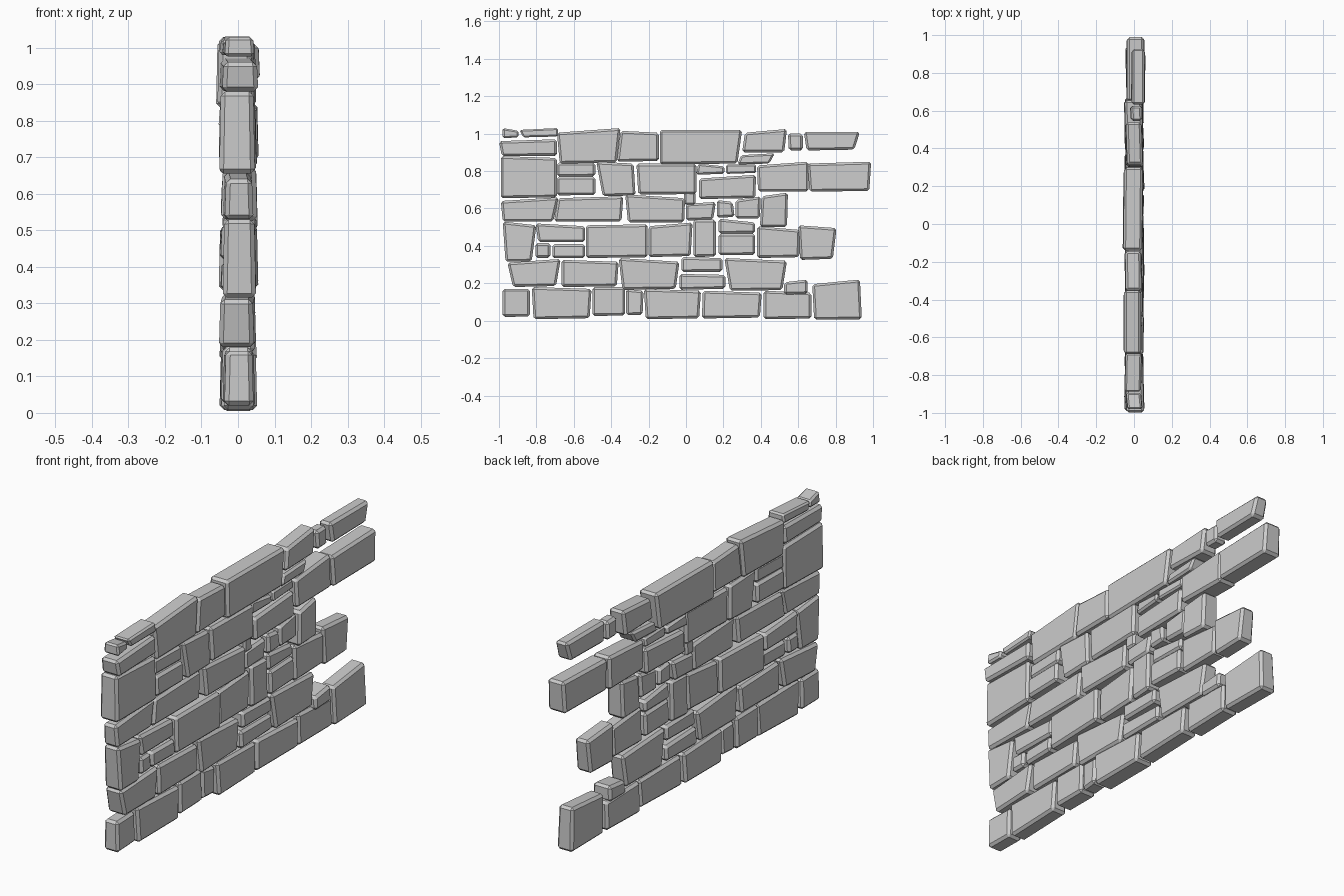
import bpy, bmesh, random
from mathutils import Vector

random.seed(4)


def stone(name, y0, y1, z0, z1, lean_l=0, lean_r=0, tilt=0, x0=None, x1=None):
    """Chamfered block; leans shift the top corners, tilt lifts/drops the top right."""
    if x0 is None:
        x0 = -0.044 - random.uniform(-0.008, 0.007)
    if x1 is None:
        x1 = 0.046 + random.uniform(-0.007, 0.007)
    zl, zr = z1 + min(0, -tilt), z1 + min(0, tilt)
    outline = [(y0, z0), (y1, z0 + random.uniform(0, 0.006)), (y1 + lean_r, zr), (y0 + lean_l, zl)]
    twist = random.uniform(-0.004, 0.004)
    bm = bmesh.new()
    back, front = [], []
    for i, (y, z) in enumerate(outline):
        skew = twist if i in (1, 2) else -twist
        inset = 0.004 if i > 1 else 0          # slightly narrower at the top
        back.append(bm.verts.new(Vector((x0 + skew + inset, y, z))))
        front.append(bm.verts.new(Vector((x1 + skew - inset, y, z))))
    bm.faces.new(front)
    bm.faces.new(back[::-1])
    for i in range(4):
        j = (i + 1) % 4
        bm.faces.new((back[i], back[j], front[j], front[i]))
    width = min(0.012, 0.16 * min(y1 - y0, z1 - z0))
    bmesh.ops.bevel(bm, geom=bm.edges[:], offset=width, segments=1, affect='EDGES')
    bmesh.ops.recalc_face_normals(bm, faces=bm.faces)
    mesh = bpy.data.meshes.new(name)
    bm.to_mesh(mesh)
    bm.free()
    bpy.context.collection.objects.link(bpy.data.objects.new(name, mesh))


def course(number, stones):
    for i, s in enumerate(stones, 1):
        stone(f"course_{number}_stone_{i}", *s)


# Foundation course
course(1, [
    (-.98, -.835, .02, .17),
    (-.815, -.515, .008, .18, -.01, .01, -.01),
    (-.5, -.325, .025, .18),
    (-.32, -.232, .03, .17, 0, .005, -.01),
    (-.215, .07, .008, .17, -.01, .01, -.01),
    (.085, .395, .012, .16, .005, .01, -.01),
    (.415, .67, .008, .16, 0, 0, -.01),
    (.685, .94, .005, .22, -.01, -.01, .025),
    (.525, .65, .14, .22, 0, 0, .015),
])

# Second course
course(2, [
    (-.925, -.695, .18, .33, -.03, .025, .02),
    (-.665, -.37, .18, .325, 0, .01, -.01),
    (-.34, -.055, .165, .335, -.02, .02, -.02),
    (-.025, .195, .26, .34, 0, 0, -.005),
    (-.035, .21, .165, .25, 0, 0, -.005),
    (.235, .515, .16, .335, -.03, .025, -.015),
])

# Third course
course(3, [
    (-.965, -.825, .315, .53, -.015, .025, -.02),
    (-.79, -.54, .42, .52, -.015, 0, -.015),
    (-.805, -.725, .335, .415),
    (-.715, -.54, .335, .41),
    (-.535, -.205, .335, .515, 0, 0, .005),
    (-.2, .025, .34, .525, 0, .01, .02),
    (.04, .16, .34, .54),
    (.175, .37, .465, .545, 0, 0, -.02),
    (.175, .37, .35, .465),
    (.38, .605, .335, .505, 0, .005, -.02),
    (.61, .785, .325, .51, -.01, .02, -.015),
])

# Fourth course
course(4, [
    (-.98, -.71, .53, .66, -.01, .03, .02),
    (-.705, -.345, .53, .665, .02, .01, .01),
    (-.31, -.01, .525, .675, -.015, .005, -.02),
    (0, .145, .535, .635, 0, .015, .01),
    (-.01, .05, .62, .69),
    (.165, .26, .55, .645, 0, -.01, -.01),
    (.265, .395, .545, .665, 0, .005, .02),
    (.395, .54, .5, .685, .01, .005, .02),
    (.07, .37, .65, .78, 0, .005, .02),
])

# Fifth course
course(5, [
    (-.99, -.69, .655, .88, 0, 0, -.01),
    (-.69, -.485, .77, .845),
    (-.69, -.485, .67, .77),
    (-.445, -.27, .665, .85, -.035, -.01, -.01),
    (-.255, .055, .675, .84, -.01, 0, 0),
    (.055, .205, .78, .84, .01, 0, -.015),
    (.215, .375, .785, .835),
    (.385, .655, .69, .85, -.005, 0, .02),
    (.66, .98, .69, .85, -.01, .01, .01, -.04, .056),
])

# Sixth and topmost course
course(6, [
    (-.985, -.69, .88, .97, -.015, 0, .01),
    (-.98, -.895, .975, 1.03, 0, 0, -.015, -.04, .042),
    (-.87, -.685, .98, 1.03, -.02, 0, .01),
    (-.675, -.37, .84, 1.03, -.015, .02, .025, -.056, .04),
    (-.37, -.145, .85, 1.015, .02, 0, -.01),
    (-.14, .275, .835, 1.02, 0, .025, 0, -.058, .048),
    (.3, .525, .9, 1.025, .015, .015, .02),
    (.275, .445, .835, .895, .02, .03, .01),
    (.55, .625, .91, 1, -.005, 0, 0, -.02, .046),
    (.645, .9, .91, 1.01, -.015, .03, 0, -.015, .06),
])
